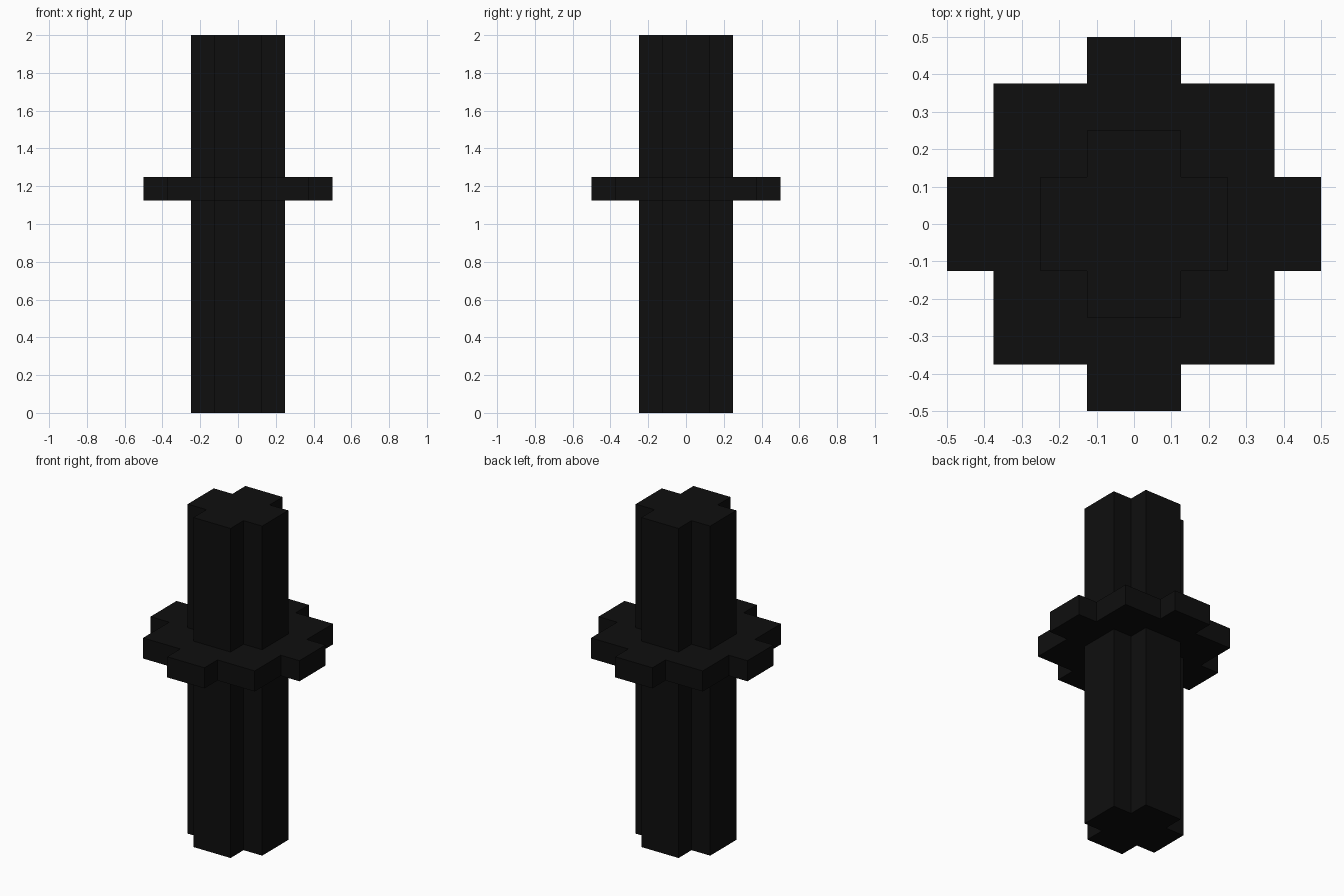
import bpy, bmesh

if "Cube" in bpy.data.objects:
    bpy.data.objects.remove(bpy.data.objects["Cube"])

black = bpy.data.materials.new("soot black")
black.diffuse_color = (0.0045, 0.0045, 0.0045, 1)
black.use_nodes = True
black.node_tree.nodes["Principled BSDF"].inputs["Base Color"].default_value = black.diffuse_color


def stepped_prism(name, quarter, z0, z1):
    """Extrude a stepped outline made by turning one quarter of it four times."""
    pts = []
    for _ in range(4):
        pts += quarter
        quarter = [(-y, x) for x, y in quarter]
    bm = bmesh.new()
    base = bm.faces.new([bm.verts.new((x, y, z0)) for x, y in pts])
    top = bmesh.ops.extrude_face_region(bm, geom=[base], use_keep_orig=True)
    moved = [v for v in top["geom"] if isinstance(v, bmesh.types.BMVert)]
    bmesh.ops.translate(bm, verts=moved, vec=(0, 0, z1 - z0))
    bmesh.ops.recalc_face_normals(bm, faces=bm.faces)
    mesh = bpy.data.meshes.new(name)
    bm.to_mesh(mesh)
    bm.free()
    mesh.materials.append(black)
    obj = bpy.data.objects.new(name, mesh)
    bpy.context.collection.objects.link(obj)
    return obj


# Tall post with a plus-shaped section
stepped_prism("post", [(0.25, -0.125), (0.25, 0.125), (0.125, 0.125)], 0, 2)

# Thin stepped collar around the post
stepped_prism("collar", [(0.5, -0.125), (0.5, 0.125), (0.375, 0.125),
                         (0.375, 0.375), (0.125, 0.375)], 1.125, 1.25)
